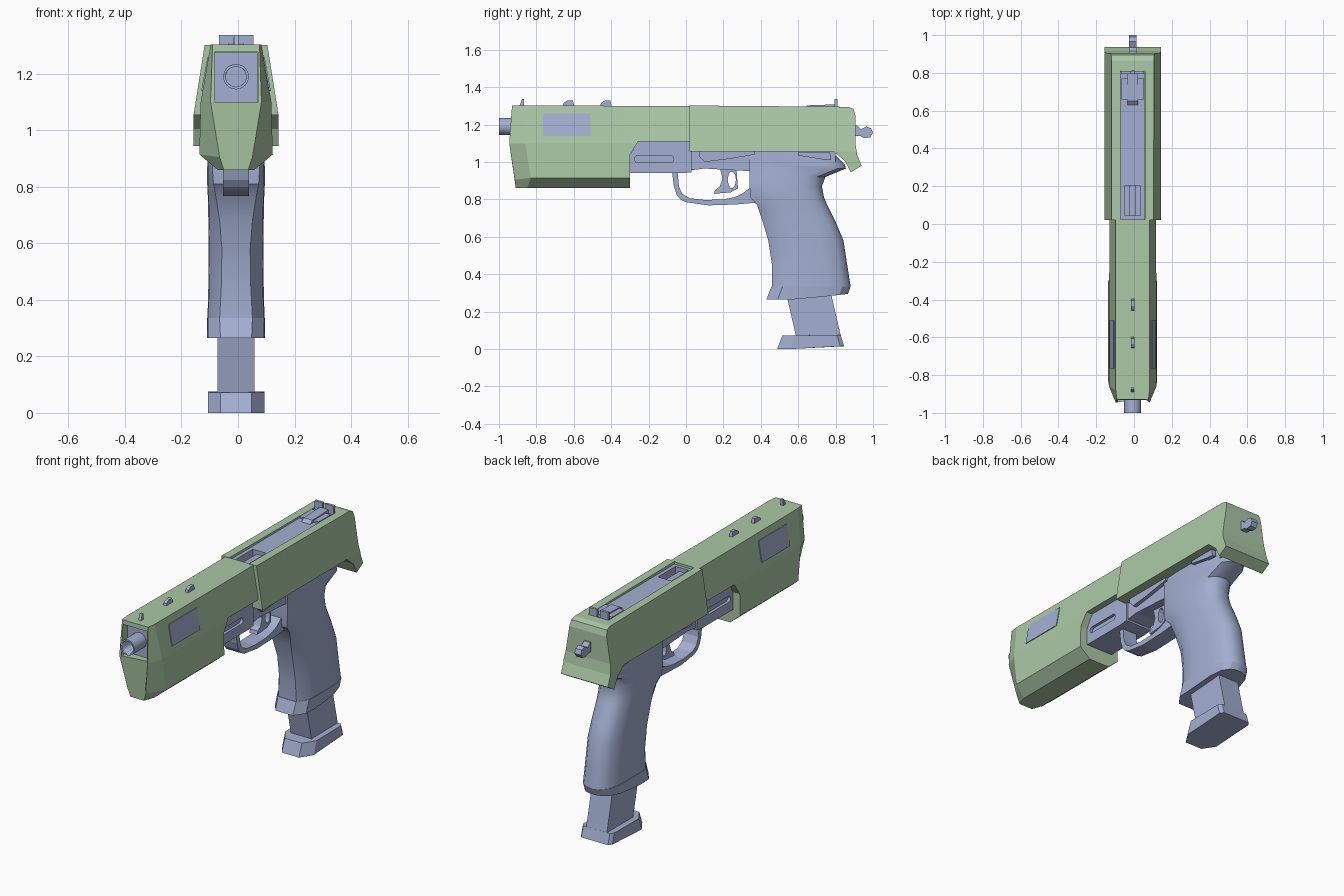
import bpy, bmesh, math
from mathutils import Matrix

if "Cube" in bpy.data.objects:
    bpy.data.objects.remove(bpy.data.objects["Cube"])

CX = -0.007  # the centre plane of the model sits slightly left


def material(name, rgb):
    m = bpy.data.materials.new(name)
    m.diffuse_color = (*rgb, 1)
    m.use_nodes = True
    m.node_tree.nodes["Principled BSDF"].inputs["Base Color"].default_value = m.diffuse_color
    return m


GREEN = material("sage green", (0.41, 0.58, 0.38))
BLUE = material("slate blue", (0.37, 0.43, 0.64))


def make(name, bm, mat, smooth=0):
    bmesh.ops.recalc_face_normals(bm, faces=bm.faces)
    me = bpy.data.meshes.new(name)
    bm.to_mesh(me)
    bm.free()
    ob = bpy.data.objects.new(name, me)
    bpy.context.collection.objects.link(ob)
    me.materials.append(mat)
    if smooth:
        bpy.ops.object.select_all(action='DESELECT')
        ob.select_set(True)
        bpy.context.view_layer.objects.active = ob
        bpy.ops.object.shade_smooth_by_angle(angle=math.radians(smooth))
    return ob


def loft(name, rings, mat, smooth=0):
    """Skin a list of equal-length vertex rings and cap both ends."""
    bm = bmesh.new()
    vs = [[bm.verts.new(p) for p in r] for r in rings]
    n = len(vs[0])
    for a, b in zip(vs, vs[1:]):
        for i in range(n):
            bm.faces.new((a[i], a[(i + 1) % n], b[(i + 1) % n], b[i]))
    bm.faces.new(vs[0])
    bm.faces.new(vs[-1])
    return make(name, bm, mat, smooth)


def prism(name, pts, hw, mat, x=0.0, smooth=0):
    """Side profile (y, z) given a width in x."""
    return loft(name, [[(CX + x + s * hw, y, z) for y, z in pts] for s in (-1, 1)], mat, smooth)


def box(name, y0, y1, z0, z1, hw, mat, x=0.0):
    return prism(name, [(y0, z0), (y1, z0), (y1, z1), (y0, z1)], hw, mat, x)


def tube(name, y0, y1, z, r, mat, n=24):
    ring = [(math.cos(2 * math.pi * i / n) * r, math.sin(2 * math.pi * i / n) * r) for i in range(n)]
    return loft(name, [[(CX + a, y, z + b) for a, b in ring] for y in (y0, y1)], mat, 40)


def cut(ob, cutter):
    mod = ob.modifiers.new("cut", 'BOOLEAN')
    mod.operation = 'DIFFERENCE'
    mod.solver = 'EXACT'
    mod.object = cutter
    bpy.context.view_layer.objects.active = ob
    bpy.ops.object.modifier_apply(modifier=mod.name)
    bpy.data.objects.remove(cutter)


def mirrored(half):
    return [(CX + x, y, z) for x, y, z in half] + [(CX - x, y, z) for x, y, z in reversed(half)]


# Front shroud: faceted nose, step underneath, open muzzle
def shroud_ring(y):
    return mirrored([(.09, y, 1.30), (.125, y, 1.10), (.13, y, .915), (.065, y, .86)])


nose = mirrored([(.083, -.93, 1.303), (.09, -.945, 1.10), (.058, -.915, .905), (.043, -.91, .86)])
full = mirrored([(.09, -.88, 1.303), (.125, -.86, 1.10), (.13, -.83, .915), (.065, -.85, .86)])
shroud = loft("front_shroud", [nose, full, shroud_ring(-.30), shroud_ring(.025)], GREEN)
cut(shroud, prism("step_cutter", [(-.30, .8), (-.30, 1.04), (-.255, 1.11), (.1, 1.11), (.1, .8)], .3, GREEN))
cut(shroud, box("muzzle_cutter", -1.1, -.85, 1.10, 1.278, .077, GREEN))
box("inner_slide_front", -.89, -.84, 1.10, 1.275, .076, BLUE)

# Barrel with bore
barrel = tube("barrel", -1.0, -.85, 1.19, .045, BLUE)
cut(barrel, tube("bore_cutter", -1.1, -.90, 1.19, .036, BLUE))

# Side windows on the sloped shroud walls
for s, side in ((1, "right"), (-1, "left")):
    sect = [(.08, 1.26), (.101, 1.26), (.123, 1.14), (.08, 1.14)]
    loft("window_" + side, [[(CX + s * x, y, z) for x, z in sect] for y in (-.765, -.51)], BLUE)

# Top nubs and front sight
for i, y in enumerate((-.66, -.46)):
    prism(f"top_nub_{i}", [(y, 1.29), (y + .005, 1.315), (y + .025, 1.328), (y + .055, 1.328), (y + .065, 1.29)],
          .009, BLUE)
prism("front_sight", [(-.895, 1.29), (-.875, 1.338), (-.865, 1.338), (-.865, 1.29)], .008, BLUE)

# Rear slide: side profile with tapered walls and a top channel
slide = prism("rear_slide", [(.02, 1.055), (.02, 1.302), (.865, 1.295), (.895, 1.285), (.905, 1.25), (.905, 1.10),
                             (.915, 1.04), (.938, .98), (.88, .945), (.85, 1.005), (.79, 1.055)], .15, GREEN)
bm = bmesh.new()
bm.from_mesh(slide.data)
bmesh.ops.bisect_plane(bm, geom=bm.verts[:] + bm.edges[:] + bm.faces[:], plane_co=(0, 0, 1.056), plane_no=(0, 0, 1))
for v in bm.verts:
    t = min(max((v.co.z - 1.056) / .246, 0), 1)
    v.co.x = CX + (v.co.x - CX) * (1 - .26 * t)
bm.to_mesh(slide.data)
bm.free()
cut(slide, box("channel_cutter", 0, .81, 1.20, 1.4, .064, GREEN))
inner = box("inner_slide_rear", .025, .808, 1.19, 1.287, .0635, BLUE)
cut(inner, box("port_cutter", .045, .205, 1.23, 1.4, .042, BLUE))
box("port_rib", .045, .205, 1.22, 1.265, .018, BLUE)

# Rear sight
box("rear_sight_base", .66, .77, 1.28, 1.298, .06, BLUE)
prism("rear_sight_ramp", [(.62, 1.28), (.65, 1.303), (.80, 1.308), (.80, 1.28)], .028, BLUE)
for s in (-1, 1):
    box("rear_sight_blade", .795, .81, 1.285, 1.338, .026, BLUE, s * .035)

# Hammer
prism("hammer", [(.89, 1.14), (.93, 1.14), (.955, 1.127), (.985, 1.132), (1.0, 1.155), (.99, 1.18), (.965, 1.19),
                 (.935, 1.175), (.915, 1.195), (.89, 1.195)], .02, BLUE)

# Frame: dust cover with rail slots, middle frame
dust = prism("dust_cover", [(-.297, .94), (-.297, 1.04), (-.255, 1.115), (.03, 1.115), (.03, .945), (-.02, .94)],
             .085, BLUE)
slot = [(-.26 + .015 * math.cos(a), 1.015 + .018 * math.sin(a)) for a in [math.pi * (.5 + k / 6) for k in range(7)]]
slot += [(-.08 + .015 * math.cos(a), 1.015 + .018 * math.sin(a)) for a in [math.pi * (1.5 + k / 6) for k in range(7)]]
for s in (-1, 1):
    cut(dust, prism("slot_cutter", slot, .02, BLUE, s * .088))
prism("middle_frame", [(-.02, .95), (-.02, 1.06), (.80, 1.06), (.80, 1.0), (.36, .95), (.10, .965)], .075, BLUE)
for s in (-1, 1):
    prism("slide_lever", [(.07, 1.03), (.07, 1.055), (.37, 1.055), (.37, 1.04), (.22, 1.015), (.10, 1.0)],
          .012, BLUE, s * .085)
    prism("safety_lever", [(.60, 1.035), (.60, 1.05), (.77, 1.05), (.775, 1.01), (.74, 1.012)], .012, BLUE, s * .097)

# Trigger guard and trigger
prism("trigger_guard", [(-.075, .95), (-.065, .87), (-.05, .825), (-.03, .80), (0, .785), (.12, .768), (.27, .773),
                        (.40, .785), (.40, .86), (.34, .86), (.30, .83), (.26, .812), (.2, .80), (.1, .797),
                        (.02, .806), (-.02, .83), (-.038, .87), (-.045, .95)], .046, BLUE)
trigger = prism("trigger", [(.18, .975), (.27, .975), (.272, .93), (.278, .86), (.24, .838), (.15, .83), (.155, .85),
                            (.18, .868), (.195, .91)], .025, BLUE)
cut(trigger, prism("trigger_hole_cutter", [(.245 + .022 * math.cos(k * math.pi / 5), .905 + .045 * math.sin(k * math.pi / 5))
                                           for k in range(10)], .1, BLUE))


# Grip: stacked rings of height, front y, back y, half width, front strap half width
def grip_ring(z, yf, yb, w, f):
    return mirrored([(f, yf, z), (w * .97, yf + .06, z), (w, yf + .14, z), (w * .98, yb - .12, z),
                     (w * .8, yb - .045, z), (w * .5, yb - .012, z), (w * .18, yb, z)])


grip = [(1.055, .34, .78, .09, .082), (.985, .34, .85, .092, .084), (.965, .34, .855, .093, .084),
        (.92, .34, .745, .098, .084), (.87, .34, .727, .102, .084), (.81, .345, .738, .102, .08),
        (.77, .38, .755, .1, .072), (.68, .41, .80, .098, .058), (.58, .44, .842, .097, .05),
        (.45, .46, .862, .098, .052), (.335, .46, .88, .101, .058)]
loft("grip", [grip_ring(*r) for r in grip], BLUE, 35)
base = [grip_ring(.335, .457, .881, .103, .058), grip_ring(.265, .43, .865, .102, .055)]
base[1] = [(x, y, z + .03 * max(0, (y - .6) / .27)) for x, y, z in base[1]]
loft("grip_base", base, BLUE, 25)

# Magazine and its floor plate with chamfered front corners
prism("magazine", [(.53, .32), (.59, .06), (.83, .06), (.77, .32)], .066, BLUE)


def plate_ring(yf, yb, zf, zb):
    return mirrored([(.055, yf, zf), (.1, yf + .07, zf), (.1, yb - .02, zb), (.085, yb, zb)])


loft("magazine_floor_plate", [plate_ring(.488, .845, 0, .015), plate_ring(.515, .827, .073, .075)], BLUE)
